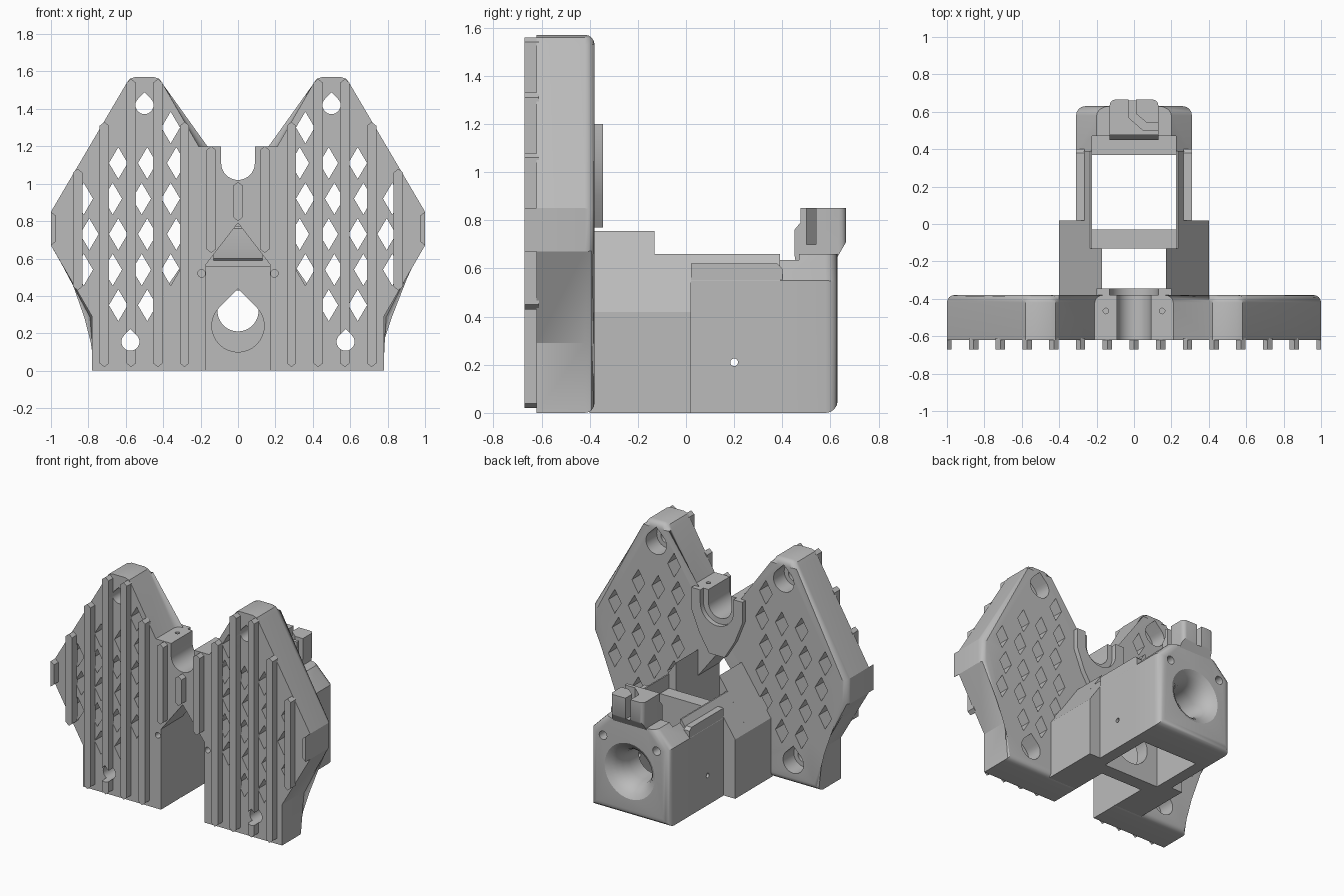
import bpy, bmesh, math

cube = bpy.data.objects.get("Cube")
if cube:
    bpy.data.objects.remove(cube)

grey = bpy.data.materials.new("plain grey")
grey.use_nodes = True
grey.diffuse_color = (0.5, 0.5, 0.5, 1)
grey.node_tree.nodes["Principled BSDF"].inputs["Base Color"].default_value = (0.5, 0.5, 0.5, 1)


def place(u, v, t, axis):
    return {"x": (t, u, v), "y": (u, t, v), "z": (u, v, t)}[axis]


def add_prism(bm, pts, a, b, axis="y"):
    low = [bm.verts.new(place(u, v, a, axis)) for u, v in pts]
    high = [bm.verts.new(place(u, v, b, axis)) for u, v in pts]
    bm.faces.new(low)
    bm.faces.new(high)
    for i in range(len(pts)):
        j = (i + 1) % len(pts)
        bm.faces.new((low[i], low[j], high[j], high[i]))


def finish(name, bm):
    bmesh.ops.recalc_face_normals(bm, faces=bm.faces)
    mesh = bpy.data.meshes.new(name)
    bm.to_mesh(mesh)
    bm.free()
    mesh.materials.append(grey)
    obj = bpy.data.objects.new(name, mesh)
    bpy.context.collection.objects.link(obj)
    return obj


def solid(name, prisms, round_rear=0, keep=None):
    """Build prisms (pts, start, end, axis); optionally round the rear outline."""
    bm = bmesh.new()
    for p in prisms:
        add_prism(bm, *p)
    if round_rear:
        rear = max(v.co.y for v in bm.verts)
        edges = [e for e in bm.edges if all(v.co.y > rear - 0.001 for v in e.verts)
                 and keep((e.verts[0].co + e.verts[1].co) / 2)]
        bmesh.ops.bevel(bm, geom=edges, offset=round_rear, segments=4, profile=0.5, affect="EDGES")
    return finish(name, bm)


def cut(obj, *cutters):
    for c in cutters:
        c.hide_render = True
        mod = obj.modifiers.new("cut", "BOOLEAN")
        mod.object, mod.operation, mod.solver = c, "DIFFERENCE", "EXACT"
    graph = bpy.context.evaluated_depsgraph_get()
    mesh = bpy.data.meshes.new_from_object(obj.evaluated_get(graph))
    obj.modifiers.clear()
    obj.data = mesh


def arc(cx, cz, r, start, end, n=20):
    angles = [math.radians(start + (end - start) * i / n) for i in range(n + 1)]
    return [(cx + r * math.cos(a), cz + r * math.sin(a)) for a in angles]


def circle(cx, cz, r):
    return arc(cx, cz, r, 0, 345, 23)


def teardrop(cx, cz, r):
    return arc(cx, cz, r, 45, -225, 24) + [(cx, cz + r * math.sqrt(2))]


def rect(u0, u1, v0, v1):
    return [(u0, v0), (u1, v0), (u1, v1), (u0, v1)]


def mirror(pts):
    return [(-u, v) for u, v in reversed(pts)]


# Front plate with a shaft notch on top and a gabled gap below
side = [(0.17, 0), (0.78, 0), (0.78, 0.29), (1, 0.67), (1, 0.85), (0.6, 1.53), (0.58, 1.56),
        (0.55, 1.57), (0.45, 1.57), (0.42, 1.56), (0.4, 1.53), (0.21, 1.2), (0.09, 1.2)]
notch = arc(0, 1.11, 0.09, 0, -180)
outline = side + notch + mirror(side) + [(-0.17, 0.57), (0, 0.79), (0.17, 0.57)]
plate = solid("front_plate", [(outline, -0.62, -0.38, "y")], 0.04, lambda m: abs(m.x) > 0.25)

# Diamond lattice
diamonds = []
for row in range(6):
    z = 0.35 + 0.19 * row
    for col in range(-2, 4):
        x = 0.495 + 0.155 * col + (0.02 if row % 2 else -0.01)
        inside = (x > 0.28 + max(0, z - 1.2) * 0.6 and x < 0.93 - max(0, z - 0.85) * 0.58
                  and x < 0.71 + (z - 0.29) * 0.58 and not (x < 0.41 and z < 0.5))
        if inside and math.dist((x, z), (0.5, 1.42)) > 0.15:
            for s in (-1, 1):
                c = s * x
                diamonds.append(([(c - 0.05, z), (c, z - 0.085), (c + 0.05, z), (c, z + 0.085)],
                                 -0.8, -0.3, "y"))
lattice = solid("lattice_cutter", diamonds)

# Mounting holes with wide rear pockets
spots = [(s * x, z) for s in (-1, 1) for x, z in ((0.5, 1.42), (0.575, 0.155))]
bolts = solid("bolt_cutter", [(teardrop(x, z, 0.048), -0.8, -0.3, "y") for x, z in spots])
pockets = solid("pocket_cutter", [(teardrop(x, z, 0.08), -0.5, -0.3, "y") for x, z in spots])
pins = solid("pin_cutter", [(circle(s * 0.15, -0.465, 0.015), 1.05, 1.3, "z") for s in (-1, 1)]
             + [(circle(s * 0.195, 0.52, 0.02), -0.7, -0.5, "y") for s in (-1, 1)])
cut(plate, lattice, bolts, pockets, pins)

# Vertical ribs on the front
spans = [(0.8, 1.01), (0.63, 1.2), (0.02, 1.33), (0.02, 1.56), (0.02, 1.56), (0.02, 1.33),
         (0.43, 1.08), (0.67, 0.85)]
ribs = []
for k in range(-7, 8):
    low, high = spans[abs(k)]
    x, w = k / 7, 0.025
    a, b = max(x - w, -1), min(x + w, 1)
    ribs.append(([(a, low + 0.02), (x, low), (b, low + 0.02), (b, high - 0.02), (x, high),
                  (a, high - 0.02)], -0.67, -0.61, "y"))
rib_set = solid("front_ribs", ribs)
cut(rib_set, bolts)

# Collar behind the notch
edge = [(0.06, 0.77), (0.14, 0.9), (0.2, 1.05), (0.2, 1.2), (0.13, 1.2)]
collar = edge + arc(0, 1.11, 0.13, 0, -180) + mirror(edge)
solid("notch_collar", [(collar, -0.4, -0.345, "y")])

# Sloped shoulder blocks joining plate and housing
front_block = [(0.17, 0), (0.4, 0), (0.4, 0.42), (0.17, 0.755)]
rear_block = [(0.225, 0), (0.4, 0), (0.4, 0.42), (0.235, 0.66), (0.225, 0.66)]
wall = [(0.225, 0), (0.31, 0), (0.31, 0.55), (0.235, 0.66), (0.225, 0.66)]
side_pin = solid("side_pin_cutter", [(circle(0.2, 0.21, 0.016), -0.5, 0.5, "x")])
for label, flip in (("left", lambda p: p), ("right", mirror)):
    solid(label + "_front_shoulder", [(flip(front_block), -0.4, -0.13, "y")])
    solid(label + "_rear_shoulder", [(flip(rear_block), -0.13, 0.02, "y")])
    side_wall = solid(label + "_housing_wall", [(flip(wall), 0.01, 0.39, "y")])
    cut(side_wall, side_pin)
    rail = [(0.02, 0.5), (0.4, 0.5), (0.4, 0.6), (0.38, 0.62), (0.02, 0.62)]
    ends = (0.265, 0.309) if label == "left" else (-0.309, -0.265)
    solid(label + "_side_rail", [(rail, *ends, "x")])

# Cross wall with a teardrop opening
cross = solid("cross_wall", [(rect(-0.23, 0.23, 0, 0.56), -0.13, -0.03, "y")])
cut(cross, solid("teardrop_cutter", [(teardrop(0, 0.24, 0.14), -0.3, 0.1, "y")]))

# Rear wall with a flared bore, ledge and screw holes
half = [(0.31, 0), (0.31, 0.55), (0.2, 0.66)]
rear = solid("rear_wall", [(half + mirror(half), 0.37, 0.63, "y")], 0.05, lambda m: m.z < 0.65)
bm = bmesh.new()
rings = []
for y, r in ((0.3, 0.11), (0.48, 0.11), (0.54, 0.12), (0.58, 0.14), (0.61, 0.165), (0.632, 0.2), (0.7, 0.2)):
    rings.append([bm.verts.new((u, y, v)) for u, v in arc(0, 0.32, r, 0, 348.75, 31)])
bm.faces.new(rings[0])
bm.faces.new(rings[-1])
for p, q in zip(rings, rings[1:]):
    for i in range(len(p)):
        bm.faces.new((p[i - 1], p[i], q[i], q[i - 1]))
flare = finish("flare_cutter", bm)
ledge = solid("ledge_cutter", [(rect(-0.225, 0.225, 0.3, 0.47), 0.52, 0.8, "z")])
screws = solid("screw_cutter", [(circle(s * 0.21, 0.52, 0.03), 0.5, 0.8, "y") for s in (-1, 1)])
cut(rear, flare, ledge, screws)

# Rear lug with a bent cable slot
lug_side = [(0.46, 0.6), (0.45, 0.66), (0.45, 0.76), (0.475, 0.79), (0.475, 0.85), (0.665, 0.85),
            (0.665, 0.71), (0.625, 0.64), (0.58, 0.56), (0.5, 0.56)]
lug = solid("rear_lug", [(lug_side, -0.13, 0.13, "x")], 0.03, lambda m: abs(m.x) > 0.12)
bend = [(-0.03, 0.8), (-0.03, 0.57), (0.05, 0.5), (0.2, 0.5), (0.2, 0.54), (0.07, 0.54),
        (0.01, 0.59), (0.01, 0.8)]
cut(lug, solid("slot_cutter", [(bend, 0.7, 0.95, "z")]))

# Remove cutters and smooth the rounded surfaces
for obj in list(bpy.context.collection.objects):
    if obj.name.endswith("_cutter"):
        bpy.data.objects.remove(obj)
    elif obj.type == "MESH" and grey.name in obj.data.materials:
        obj.select_set(True)
        bpy.context.view_layer.objects.active = obj
bpy.ops.object.shade_smooth_by_angle(angle=math.radians(30))
